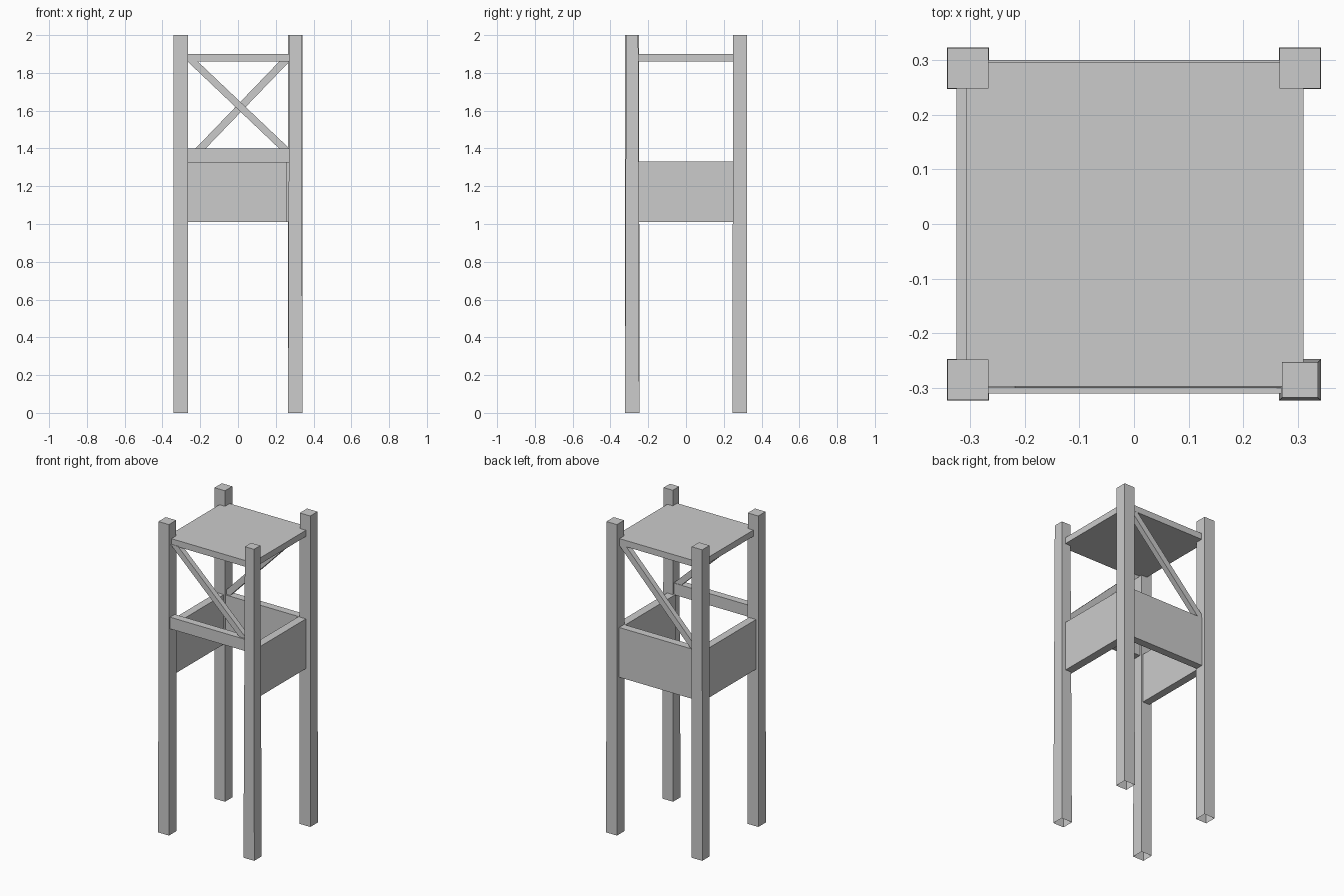
import bpy
import bmesh

cube = bpy.data.objects.get("Cube")
if cube:
    bpy.data.objects.remove(cube, do_unlink=True)

grey = bpy.data.materials.new("plain_grey")
grey.use_nodes = True
grey.diffuse_color = (0.6, 0.6, 0.6, 1)
grey.node_tree.nodes["Principled BSDF"].inputs["Base Color"].default_value = (0.6, 0.6, 0.6, 1)


def prism(name, bottom, top, open_bottom=False):
    """Join two matching loops of points into a flat-sided solid."""
    bm = bmesh.new()
    low = [bm.verts.new(p) for p in bottom]
    high = [bm.verts.new(p) for p in top]
    n = len(low)
    for i in range(n):
        j = (i + 1) % n
        bm.faces.new((low[i], low[j], high[j], high[i]))
    bm.faces.new(high)
    if not open_bottom:
        bm.faces.new(low[::-1])
    bmesh.ops.recalc_face_normals(bm, faces=bm.faces)
    mesh = bpy.data.meshes.new(name)
    bm.to_mesh(mesh)
    bm.free()
    mesh.materials.append(grey)
    obj = bpy.data.objects.new(name, mesh)
    bpy.context.collection.objects.link(obj)
    return obj


def rect(x, y, z):
    return [(x[0], y[0], z), (x[1], y[0], z), (x[1], y[1], z), (x[0], y[1], z)]


def box(name, x, y, z):
    return prism(name, rect(x, y, z[0]), rect(x, y, z[1]))


def brace(name, x_low, z_low, x_high, z_high, y, half=0.027):
    """Slanted bar whose ends are cut level."""
    return prism(name, rect((x_low - half, x_low + half), y, z_low),
                 rect((x_high - half, x_high + half), y, z_high))


# Four hollow-footed posts, slightly tapered towards the top
for side, sx in (("right", -1), ("left", 1)):
    for end, sy in (("front", -1), ("back", 1)):
        slim = 0.006 if (sx, sy) == (1, -1) else 0.001
        foot = rect((sx * 0.265, sx * 0.342), (sy * 0.247, sy * 0.323), 0)
        head = rect((sx * (0.265 + slim), sx * (0.342 - slim)),
                    (sy * (0.247 + slim), sy * (0.323 - slim)), 2)
        prism(f"{end}_{side}_post", foot, head, open_bottom=True)

# Flat roof
box("roof", (-0.306, 0.31), (-0.297, 0.296), (1.86, 1.9))

# Panels around three sides, and the rail over the open front
WALL = (1.01, 1.33)
box("right_panel", (-0.325, -0.275), (-0.26, 0.26), WALL)
box("left_panel", (0.257, 0.31), (-0.26, 0.26), WALL)
box("back_panel", (-0.28, 0.28), (0.25, 0.3), WALL)
box("front_rail", (-0.28, 0.28), (-0.31, -0.262), (1.325, 1.4))

# Diagonal braces under the roof
brace("front_brace", 0.25, 1.395, -0.245, 1.865, (-0.3, -0.265))
brace("back_brace", -0.27, 1.325, 0.25, 1.865, (0.26, 0.295))
